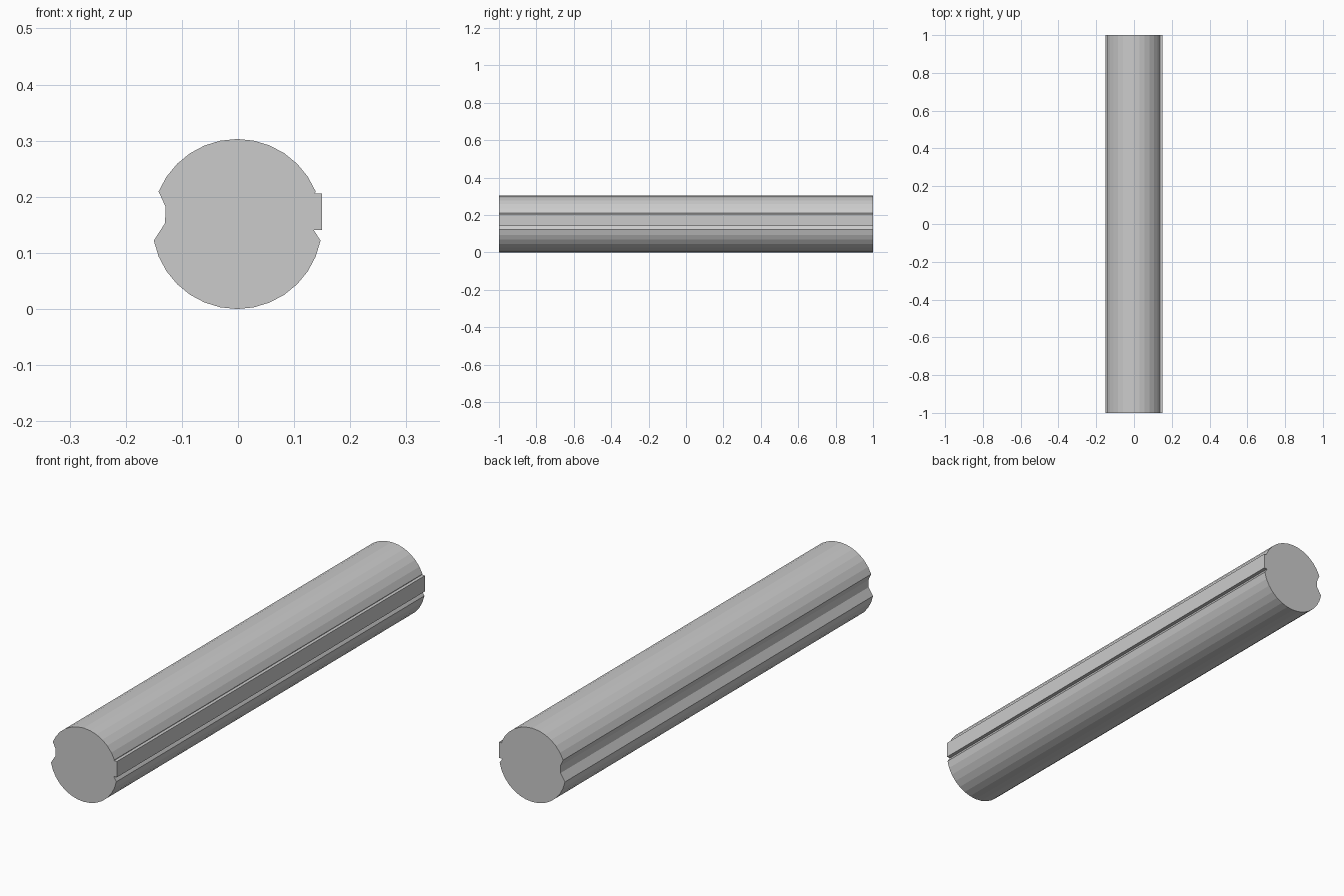
import bpy, bmesh
from math import cos, sin, pi

if "Cube" in bpy.data.objects:
    bpy.data.objects.remove(bpy.data.objects["Cube"])

R, CX, CZ, SIDES = 0.1515, -0.0015, 0.1515, 32


def extrude_profile(name, points, y0=-1.0, y1=1.0):
    """Extrude an x/z outline along y into a closed flat-shaded solid."""
    bm = bmesh.new()
    face = bm.faces.new([bm.verts.new((x, y0, z)) for x, z in points])
    ext = bmesh.ops.extrude_face_region(bm, geom=[face], use_keep_orig=True)
    verts = [g for g in ext["geom"] if isinstance(g, bmesh.types.BMVert)]
    bmesh.ops.translate(bm, verts=verts, vec=(0, y1 - y0, 0))
    bmesh.ops.recalc_face_normals(bm, faces=bm.faces)
    mesh = bpy.data.meshes.new(name)
    bm.to_mesh(mesh)
    bm.free()
    obj = bpy.data.objects.new(name, mesh)
    bpy.context.collection.objects.link(obj)
    return obj


# Log body: a 32-sided round with two vertices per side pushed in as grooves
groove = {0: (0.1285, 0.153), 1: (0.1275, 0.182)}
outline = []
for i in range(SIDES):
    side = 1 if i in (0, 1) else -1
    step = i if side == 1 else SIDES // 2 - i
    if step in groove:
        x, z = groove[step]
        outline.append((CX + side * x, z))
    else:
        a = 2 * pi * i / SIDES
        outline.append((CX + R * cos(a), CZ + R * sin(a)))
extrude_profile("log_body", outline)


# Tongue: rectangular strip seated in the right-hand groove
def groove_x(p, q, z):
    return p[0] + (q[0] - p[0]) * (z - p[1]) / (q[1] - p[1])


low, g0, g1, high = outline[-1], outline[0], outline[1], outline[2]
top, bottom, outer = 0.206, 0.141, 0.15
extrude_profile("tongue_strip", [
    (outer, bottom), (outer, top),
    (groove_x(g1, high, top), top), g1, g0,
    (groove_x(low, g0, bottom), bottom),
])
